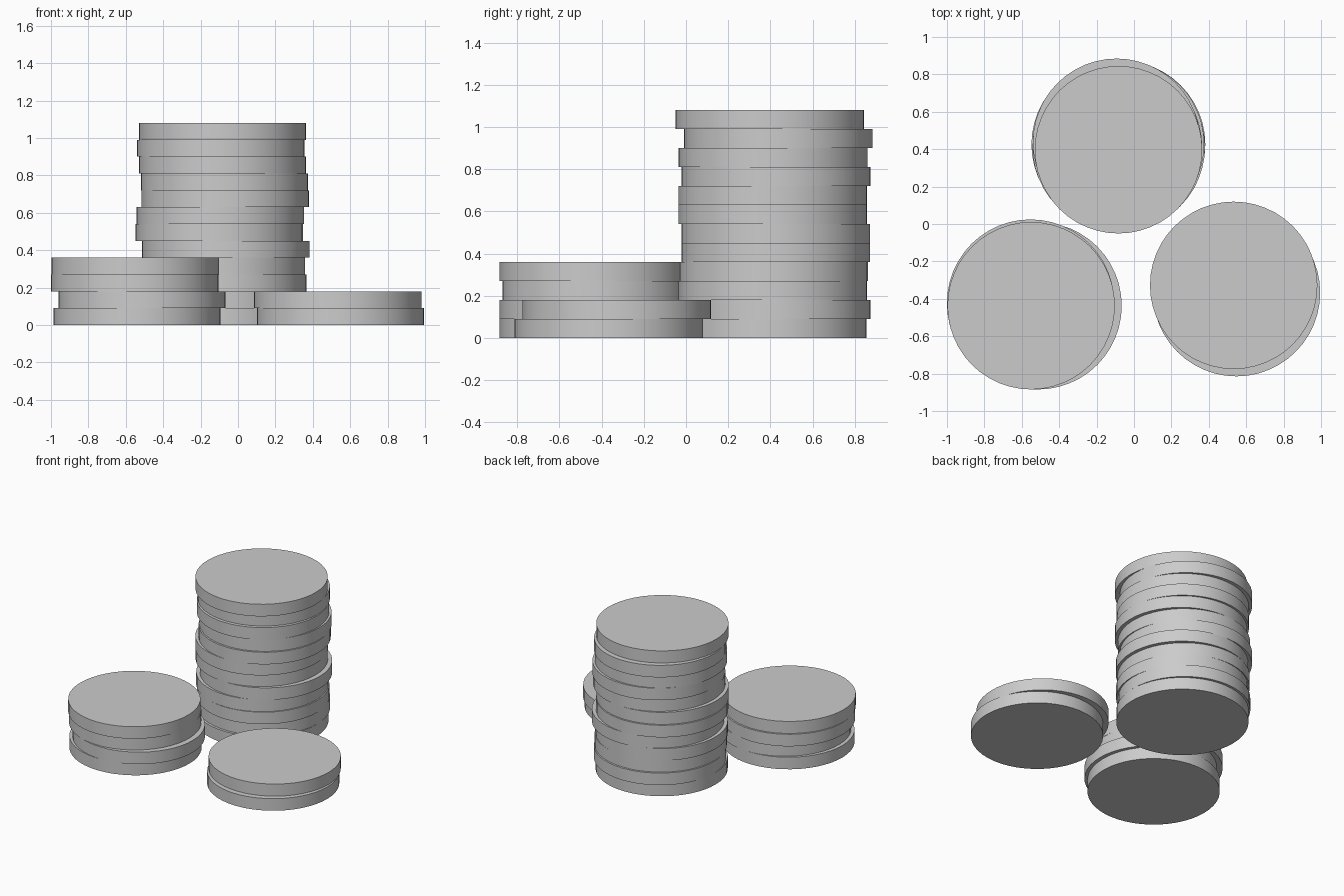
import bpy
import math

if "Cube" in bpy.data.objects:
    bpy.data.objects.remove(bpy.data.objects["Cube"])

R, T = 0.4475, 0.09   # coin radius and thickness

grey = bpy.data.materials.new("plain_grey")
grey.diffuse_color = (0.6, 0.6, 0.6, 1)
grey.use_nodes = True
grey.node_tree.nodes["Principled BSDF"].inputs["Base Color"].default_value = grey.diffuse_color

# Coin centres of each pile, listed from the bottom up
piles = {
    "tall_pile": [(-.085, .408), (-.085, .427), (-.08, .412), (-.09, .415),
                  (-.066, .425), (-.101, .425), (-.095, .412), (-.068, .412),
                  (-.072, .427), (-.083, .413), (-.093, .437), (-.083, .397)],
    "left_pile": [(-.54, -.437), (-.513, -.437), (-.553, -.423), (-.55, -.437)],
    "right_pile": [(.548, -.367), (.533, -.328)],
}


def coin(name, x, y, level):
    bpy.ops.mesh.primitive_cylinder_add(vertices=48, radius=R, depth=T,
                                        location=(x, y, (level + 0.5) * T))
    ob = bpy.context.object
    ob.name = name
    ob.data.materials.append(grey)
    bpy.ops.object.shade_smooth_by_angle(angle=math.radians(30))


# Stack the coins
for pile, centres in piles.items():
    for i, (x, y) in enumerate(centres):
        coin(f"{pile}_coin_{i + 1}", x, y, i)
